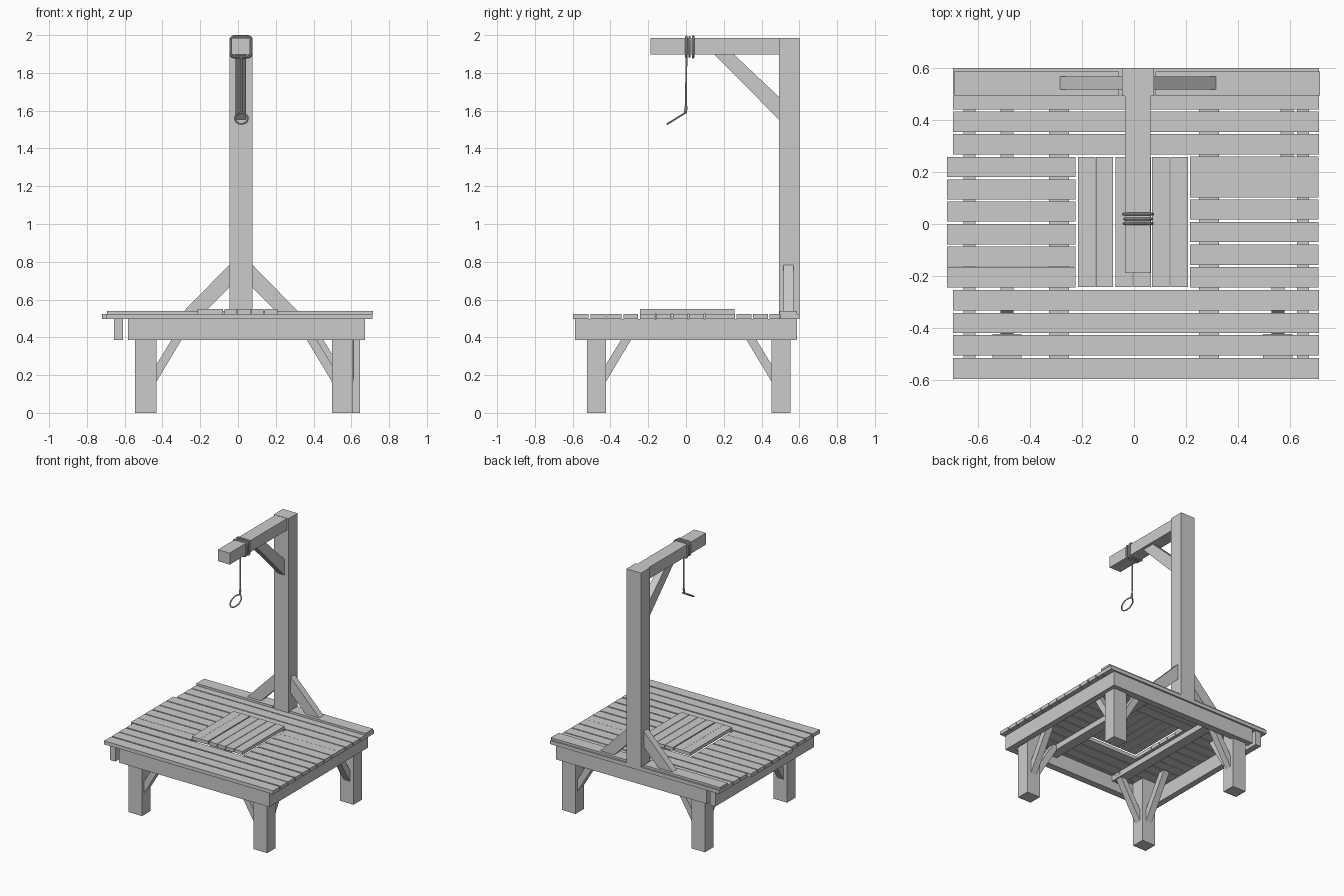
import bpy, bmesh, math
from mathutils import Vector

if "Cube" in bpy.data.objects:
    bpy.data.objects.remove(bpy.data.objects["Cube"])


def make(name, bm):
    bmesh.ops.recalc_face_normals(bm, faces=bm.faces)
    me = bpy.data.meshes.new(name)
    bm.to_mesh(me)
    bm.free()
    ob = bpy.data.objects.new(name, me)
    bpy.context.collection.objects.link(ob)
    return ob


def add_box(bm, x, y, z):
    vs = bmesh.ops.create_cube(bm, size=1)["verts"]
    for v in vs:
        v.co = [r[0] if c < 0 else r[1] for c, r in zip(v.co, (x, y, z))]


def box(name, x, y, z):
    bm = bmesh.new()
    add_box(bm, x, y, z)
    return make(name, bm)


def brace(name, axis, pts, lo, hi):
    """Extrude a (horizontal, z) profile along the remaining horizontal axis."""
    bm = bmesh.new()
    put = (lambda h, z, d: (h, d, z)) if axis == "x" else (lambda h, z, d: (d, h, z))
    face = bm.faces.new([bm.verts.new(put(h, z, lo)) for h, z in pts])
    ext = bmesh.ops.extrude_face_region(bm, geom=[face])["geom"]
    shift = Vector((0, hi - lo, 0)) if axis == "x" else Vector((hi - lo, 0, 0))
    for v in ext:
        if isinstance(v, bmesh.types.BMVert):
            v.co += shift
    return make(name, bm)


def rope(name, paths, radius):
    cu = bpy.data.curves.new(name, "CURVE")
    cu.dimensions = "3D"
    cu.bevel_depth = radius
    cu.bevel_resolution = 2
    cu.use_fill_caps = True
    for pts, closed in paths:
        sp = cu.splines.new("POLY")
        sp.points.add(len(pts) - 1)
        for p, c in zip(sp.points, pts):
            p.co = (*c, 1)
        sp.use_cyclic_u = closed
    ob = bpy.data.objects.new(name, cu)
    bpy.context.collection.objects.link(ob)
    bpy.ops.object.select_all(action="DESELECT")
    ob.select_set(True)
    bpy.context.view_layer.objects.active = ob
    bpy.ops.object.convert(target="MESH")
    bpy.ops.object.shade_smooth_by_angle()


# Legs with two knee braces each
for side, x0, y0 in (("front_left", -0.545, -0.524), ("back_left", -0.545, 0.453),
                     ("front_right", 0.497, -0.524), ("back_right", 0.532, 0.453)):
    x1, y1 = x0 + 0.113, y0 + 0.1
    box(side + "_leg", (x0, x1), (y0, y1), (0, 0.497))
    for axis, a, b, c in (("x", x0, x1, (y0 + y1) / 2), ("y", y0, y1, (x0 + x1) / 2)):
        s, h = (1, b) if a < 0 else (-1, a)
        prof = [(h, 0.165), (h, 0.255), (h + s * 0.143, 0.49), (h + s * 0.195, 0.49)]
        brace(f"{side}_leg_brace_{axis}", axis, prof, c - 0.025, c + 0.025)

# Frame beams and inner joists
for nm, x in (("left", (-0.656, -0.61)), ("right", (0.627, 0.673))):
    box(nm + "_side_beam", x, (-0.587, 0.587), (0.387, 0.497))
for nm, y in (("front", (-0.587, -0.535)), ("back", (0.535, 0.587))):
    box(nm + "_beam", (-0.582, 0.63), y, (0.387, 0.497))
for nm, x in (("left", (-0.327, -0.25)), ("right", (0.25, 0.327))):
    box(nm + "_joist", x, (-0.54, 0.54), (0.455, 0.497))

# Full-width deck planks
bm = bmesh.new()
for y0, y1 in ((-0.597, -0.515), (-0.505, -0.427), (-0.42, -0.342), (-0.332, -0.254),
               (0.267, 0.346), (0.354, 0.433), (0.441, 0.495), (0.498, 0.6)):
    add_box(bm, (-0.697, 0.711), (y0, y1), (0.497, 0.524))
make("deck_planks", bm)

# Short planks either side of the trapdoor
bm = bmesh.new()
for y in (0.18, 0.094, 0.009, -0.078, -0.164, -0.244):
    add_box(bm, (-0.72, -0.225), (y, y + 0.078), (0.497, 0.524))
for y in (0.181, 0.102, 0.017, -0.07, -0.157, -0.244):
    add_box(bm, (0.215, 0.71), (y, y + 0.078), (0.497, 0.524))
make("side_planks", bm)

# Raised trapdoor
bm = bmesh.new()
for x in (-0.215, -0.147, -0.072, -0.002, 0.069, 0.141):
    add_box(bm, (x, x + 0.067), (-0.243, 0.258), (0.524, 0.55))
make("trapdoor_planks", bm)

# Back rail boards, split around the post
bm = bmesh.new()
add_box(bm, (-0.693, -0.058), (0.495, 0.587), (0.524, 0.54))
add_box(bm, (0.083, 0.715), (0.495, 0.587), (0.524, 0.54))
make("back_rail_boards", bm)

# Post, crossbeam and their braces
box("post", (-0.046, 0.076), (0.492, 0.6), (0.5, 1.986))
box("crossbeam", (-0.035, 0.063), (-0.188, 0.5), (1.897, 1.984))
brace("crossbeam_brace", "y", [(0.15, 1.897), (0.255, 1.897), (0.495, 1.67), (0.495, 1.55)],
      -0.012, 0.042)
for nm, s in (("left", -1), ("right", 1)):
    prof = [(0.015 + s * a, z) for a, z in ((0.06, 0.785), (0.06, 0.665), (0.19, 0.535), (0.305, 0.535))]
    brace(nm + "_post_brace", "x", prof, 0.517, 0.568)

# Rope coils: rounded rectangles around the crossbeam
coils = []
for y, g in ((0.002, 0), (0.019, -0.002), (0.038, 0.002)):
    pts = []
    for sx, sz, a0 in ((1, 1, 0), (-1, 1, 90), (-1, -1, 180), (1, -1, 270)):
        for k in range(4):
            a = math.radians(a0 + 30 * k)
            pts.append((0.016 + sx * (0.034 + g) + 0.02 * math.cos(a), y,
                        1.938 + sz * (0.034 + g) + 0.02 * math.sin(a)))
    coils.append((pts, True))
rope("rope_coils", coils, 0.006)

# Hanging rope with tilted loop
loop = []
for k in range(20):
    a = math.tau * k / 20
    t = 0.5 - 0.5 * math.cos(a)
    loop.append((0.018 + 0.034 * math.sin(a), -0.005 - 0.093 * t, 1.588 - 0.058 * t))
hang = [(0.018, 0.002, 1.885), (0.018, 0.0, 1.61), (0.018, -0.005, 1.588)]
rope("hanging_rope", [(hang, False), (loop, True)], 0.005)
rope("rope_knot", [([(0.018, 0.0, 1.622), (0.018, -0.003, 1.585)], False)], 0.008)
